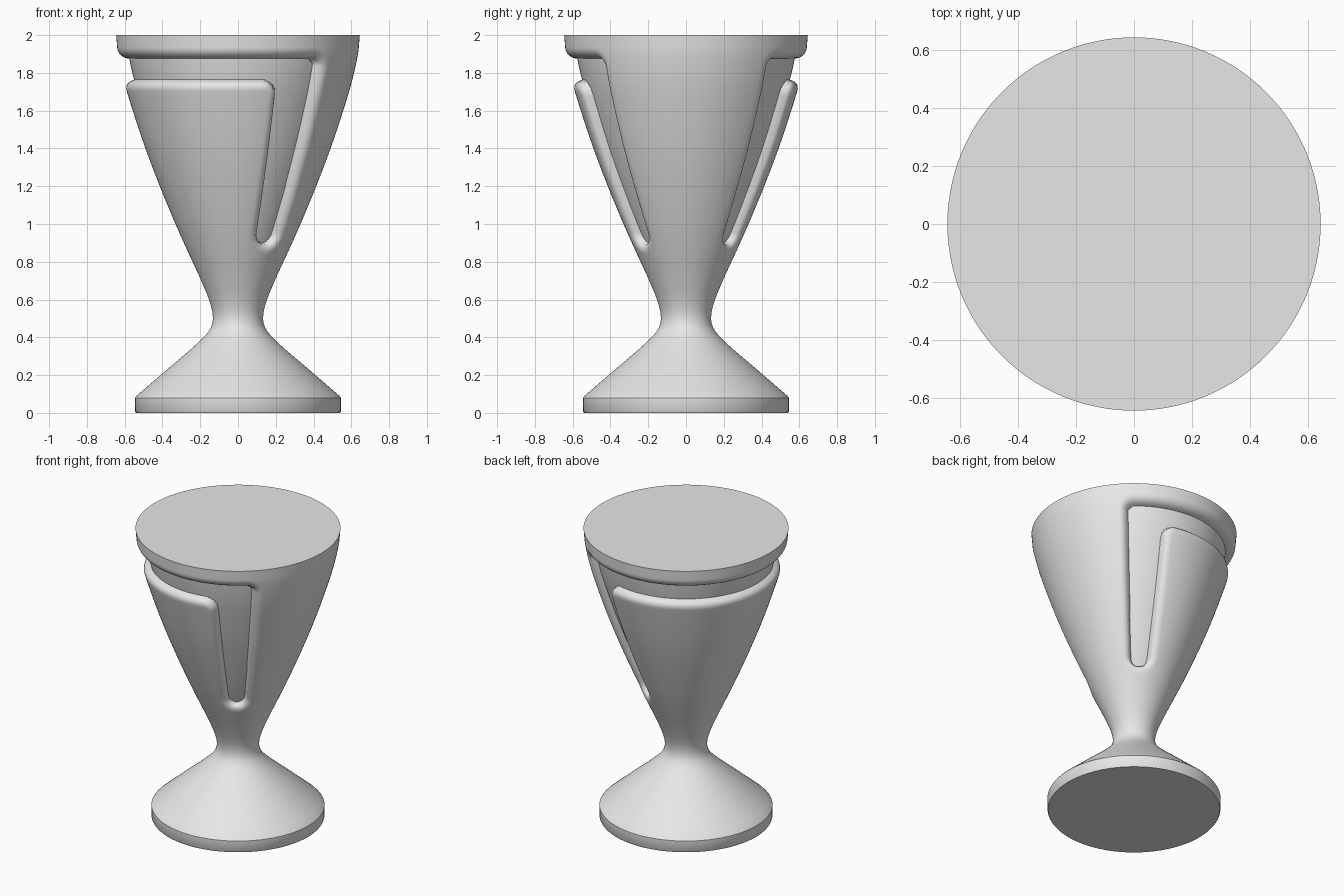
import bpy, bmesh, math

if "Cube" in bpy.data.objects:
    bpy.data.objects.remove(bpy.data.objects["Cube"])

N = 288                    # columns around the body
DEPTH = 0.055              # groove depth
WALL = 0.055               # width of the rounded groove shoulder

# profile of the goblet: (height, radius)
FOOT = [(0.0, 0.54), (0.006, 0.544), (0.08, 0.545), (0.092, 0.535)]
BODY = [(0.092, 0.535), (0.23, 0.375), (0.37, 0.213), (0.44, 0.150), (0.5, 0.133),
        (0.58, 0.147), (0.7, 0.195), (0.85, 0.264), (1.0, 0.331), (1.2, 0.414),
        (1.4, 0.490), (1.6, 0.557), (1.75, 0.602), (1.9, 0.635), (2.0, 0.645)]


def radius(z):
    """Smooth body radius at height z (cubic through the profile points)."""
    n = len(BODY)

    def slope(i):
        a, b = BODY[max(i - 1, 0)], BODY[min(i + 1, n - 1)]
        return (b[1] - a[1]) / (b[0] - a[0])
    i = 0
    while i < n - 2 and z > BODY[i + 1][0]:
        i += 1
    (z0, r0), (z1, r1) = BODY[i], BODY[i + 1]
    h = z1 - z0
    t = (z - z0) / h
    return ((2*t**3 - 3*t*t + 1) * r0 + (t**3 - 2*t*t + t) * h * slope(i)
            + (3*t*t - 2*t**3) * r1 + (t**3 - t*t) * h * slope(i + 1))


def round_max(a, b, r):
    """Intersection of two distances with a rounded corner."""
    return min(-r, max(a, b)) + math.hypot(max(a + r, 0), max(b + r, 0))


def groove(ang, z):
    """Signed distance to the groove floor; ang is measured from -x."""
    a, r = abs(ang), radius(z)
    outer = round_max((a - math.radians(134.3)) * r, z - 1.875, 0.05)
    panel = round_max((a - math.radians(111.6)) * r, z - 1.76, 0.085)
    d = max(outer, -panel)
    return round_max(d, 0.90 - z, 0.053)


def body_point(ang, z):
    r = radius(z)
    if 0.8 < z < 1.96:
        d = groove(ang, z)
        # snap nearby points onto the floor edge so the crease is clean
        if abs(d) < 0.004:
            e = 1e-4
            ga = (groove(ang + e / r, z) - groove(ang - e / r, z)) / (2 * e)
            gz = (groove(ang, z + e) - groove(ang, z - e)) / (2 * e)
            g2 = max(ga * ga + gz * gz, 0.25)
            ang -= d * ga / g2 / r
            z -= d * gz / g2
            r = radius(z)
            d = 0.0
        k = min(max(d / WALL, 0.0), 1.0)
        r -= DEPTH * (1 - math.sqrt(1 - (1 - k) ** 2))
    return (-r * math.cos(ang), -r * math.sin(ang), z)


# heights of the rows: coarse in the foot, fine through the grooved bowl
heights = [0.092 + 0.028 * i for i in range(10)]
heights += [0.37 + 0.02 * i for i in range(22)]
heights += [0.81 + 0.009 * i for i in range(128)]
heights += [1.97, 2.0]

bm = bmesh.new()
angles = [math.pi * (2 * j / N - 1) for j in range(N)]
rings = []
for z, r in FOOT[:-1]:
    rings.append([bm.verts.new((-r * math.cos(a), -r * math.sin(a), z)) for a in angles])
for z in heights:
    rings.append([bm.verts.new(body_point(a, z)) for a in angles])
for lo, hi in zip(rings, rings[1:]):
    for j in range(N):
        k = (j + 1) % N
        bm.faces.new((lo[j], lo[k], hi[k], hi[j]))
bm.faces.new(rings[0])     # flat underside
bm.faces.new(rings[-1])    # flat closed top
bmesh.ops.recalc_face_normals(bm, faces=bm.faces)

mesh = bpy.data.meshes.new("goblet")
bm.to_mesh(mesh)
bm.free()
goblet = bpy.data.objects.new("goblet", mesh)
bpy.context.collection.objects.link(goblet)

# single plain grey
grey = bpy.data.materials.new("light_grey")
grey.diffuse_color = (0.8, 0.8, 0.8, 1)
grey.use_nodes = True
grey.node_tree.nodes["Principled BSDF"].inputs["Base Color"].default_value = grey.diffuse_color
mesh.materials.append(grey)

bpy.context.view_layer.objects.active = goblet
goblet.select_set(True)
bpy.ops.object.shade_smooth_by_angle(angle=math.radians(40))
